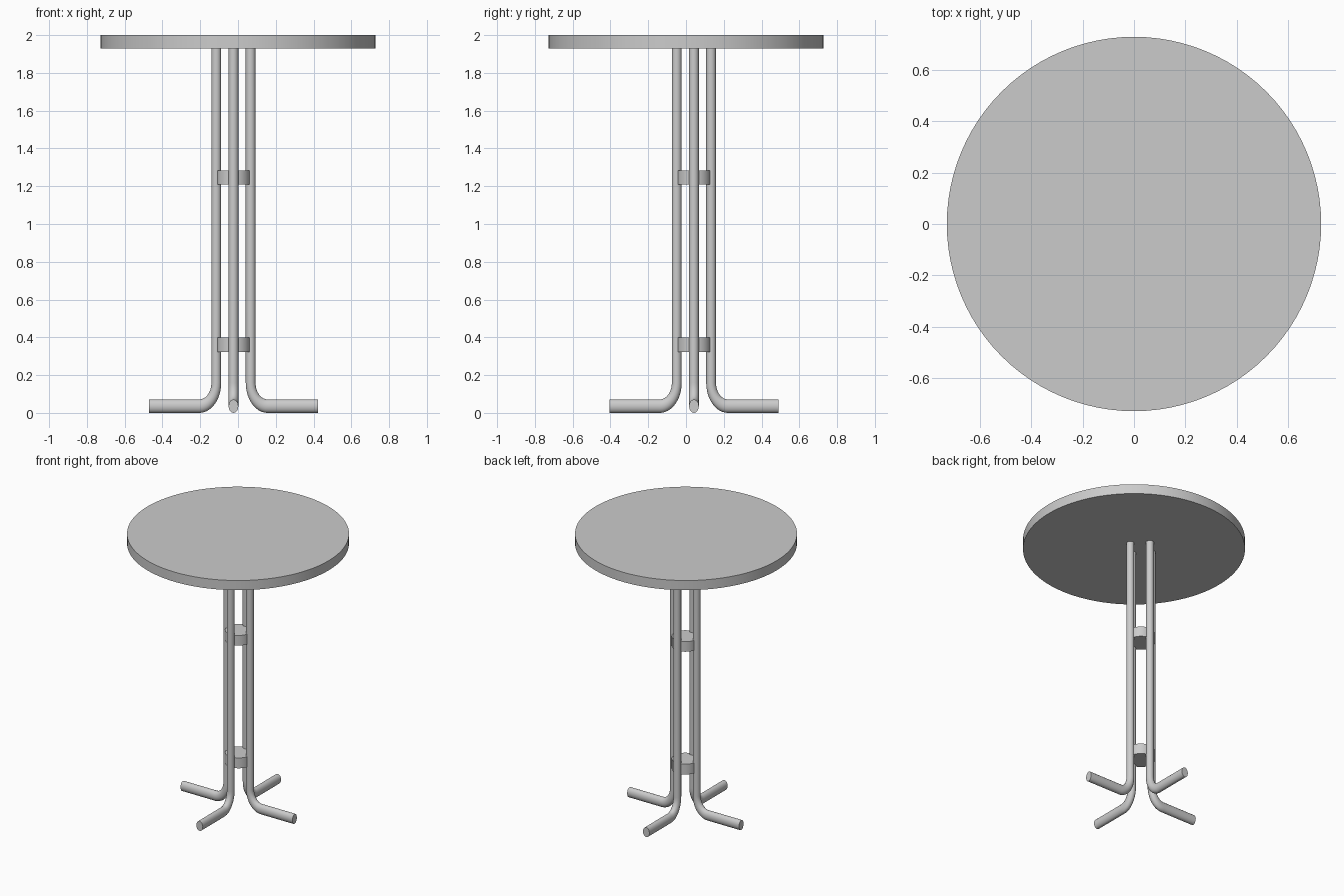
import bpy
from math import pi, sin, cos

if "Cube" in bpy.data.objects:
    bpy.data.objects.remove(bpy.data.objects["Cube"])

CX, CY = -0.024, 0.042     # centre of the leg cluster
STRETCH = 1.37             # legs are stretched vertically (oval feet)
TUBE, OFFSET, REACH, BEND = 0.026, 0.091, 0.447, 0.09


def smooth(obj):
    bpy.ops.object.select_all(action='DESELECT')
    obj.select_set(True)
    bpy.context.view_layer.objects.active = obj
    bpy.ops.object.shade_smooth_by_angle(angle=0.6)


def disc(name, x, y, z0, z1, radius, sides):
    bpy.ops.mesh.primitive_cylinder_add(vertices=sides, radius=radius, depth=z1 - z0,
                                        location=(x, y, (z0 + z1) / 2))
    obj = bpy.context.object
    obj.name = name
    smooth(obj)


def leg(name, angle):
    # Upright tube that bends outward into a foot
    pts = [(OFFSET, 1.935 / STRETCH)]
    for i in range(13):
        a = pi / 2 * i / 12
        pts.append((OFFSET + BEND * (1 - cos(a)), TUBE + BEND * (1 - sin(a))))
    pts.append((REACH, TUBE))
    curve = bpy.data.curves.new(name, 'CURVE')
    curve.dimensions = '3D'
    curve.bevel_depth = TUBE
    curve.bevel_resolution = 6
    curve.use_fill_caps = True
    spline = curve.splines.new('POLY')
    spline.points.add(len(pts) - 1)
    for p, (r, z) in zip(spline.points, pts):
        p.co = (r * cos(angle), r * sin(angle), z, 1)
    obj = bpy.data.objects.new(name, curve)
    bpy.context.collection.objects.link(obj)
    obj.location = (CX, CY, 0)
    obj.scale = (1, 1, STRETCH)
    bpy.ops.object.select_all(action='DESELECT')
    obj.select_set(True)
    bpy.context.view_layer.objects.active = obj
    bpy.ops.object.convert(target='MESH')
    smooth(bpy.context.object)


# Round top
disc("table_top", 0, 0, 1.93, 2.0, 0.727, 96)

# Four bent tube legs
for i, side in enumerate(("right", "back", "left", "front")):
    leg(side + "_leg", i * pi / 2)

# Two spacers joining the legs
disc("lower_spacer", CX, CY, 0.323, 0.398, 0.089, 32)
disc("upper_spacer", CX, CY, 1.21, 1.283, 0.089, 32)
